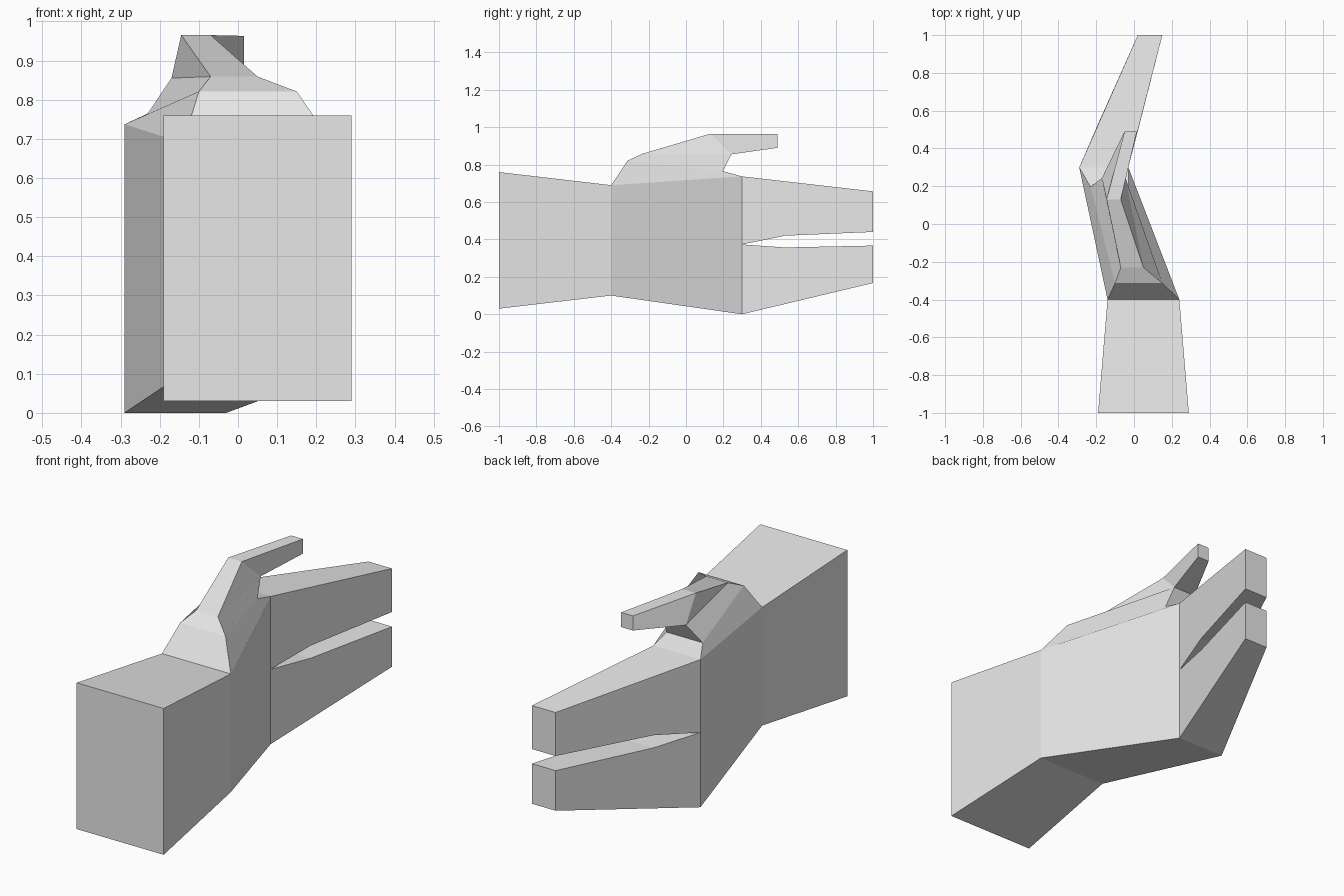
import bpy

# Remove the default cube
default_cube = bpy.data.objects.get("Cube")
if default_cube:
    bpy.data.objects.remove(default_cube, do_unlink=True)

# Single plain material
GREY = (0.8, 0.8, 0.8, 1.0)
grey = bpy.data.materials.new("light_grey")
grey.use_nodes = True
grey.diffuse_color = GREY
grey.node_tree.nodes["Principled BSDF"].inputs["Base Color"].default_value = GREY


def at(y, z, span):
    """A profile point: position in side profile plus its (low, high) x span."""
    return y, z, span


def slab(name, outline, open_rims=(), sides=None):
    """Flat-faced slab from a counter-clockwise side outline with a varying x span.
    Rims listed in open_rims are left out where the slab joins its neighbour."""
    count = len(outline)
    verts = [(span[0], y, z) for y, z, span in outline]
    verts += [(span[1], y, z) for y, z, span in outline]
    faces = []
    for side in sides or [tuple(range(count))]:
        faces.append(tuple(i + count for i in side))
        faces.append(tuple(reversed(side)))
    for i in range(count):
        if i not in open_rims:
            j = (i + 1) % count
            faces.append((i + count, i, j, j + count))
    mesh = bpy.data.meshes.new(name)
    mesh.from_pydata(verts, [], faces)
    mesh.materials.append(grey)
    mesh.update()
    obj = bpy.data.objects.new(name, mesh)
    bpy.context.collection.objects.link(obj)
    return obj


# Shared x spans along the length
cuff = (-0.19, 0.29)
wrist = (-0.14, 0.24)
knuckles = (-0.29, -0.03)
finger_mid = (-0.19, 0.03)
fingertip = (0.02, 0.15)

# Shared joints between parts
wrist_low, wrist_top = at(-0.4, 0.1, wrist), at(-0.4, 0.69, wrist)
knuckle_low, knuckle_top = at(0.3, 0, knuckles), at(0.3, 0.737, knuckles)
finger_split = at(0.3, 0.373, knuckles)

# Forearm block
slab("forearm",
     [at(-1, 0.03, cuff), wrist_low, wrist_top, at(-1, 0.76, cuff)],
     open_rims=(1,))

# Palm, open where forearm, fingers and thumb attach
slab("palm",
     [wrist_low, knuckle_low, finger_split, knuckle_top, wrist_top],
     open_rims=(1, 2, 3, 4))

# Two paired fingers, split by a narrow gap
slab("upper_finger",
     [finger_split, at(0.53, 0.42, finger_mid), at(1, 0.44, fingertip),
      at(1, 0.657, fingertip), knuckle_top],
     open_rims=(4,))
slab("lower_finger",
     [knuckle_low, at(1, 0.167, fingertip), at(1, 0.367, fingertip),
      at(0.53, 0.357, finger_mid), finger_split],
     open_rims=(4,))

# Thumb: base ridge, web behind it, bent joint and tip
thumb_tip = (-0.05, 0.015)
slab("thumb",
     [wrist_top, knuckle_top,
      at(0.197, 0.765, (-0.23, -0.03)),
      at(0.243, 0.855, (-0.17, -0.045)),
      at(0.49, 0.89, thumb_tip),
      at(0.49, 0.963, thumb_tip),
      at(0.13, 0.965, (-0.145, -0.07)),
      at(-0.23, 0.859, (-0.07, 0.05)),
      at(-0.313, 0.821, (-0.1, 0.15))],
     open_rims=(0,),
     sides=[(0, 1, 2, 8), (8, 2, 3, 7), (7, 3, 6), (3, 4, 5, 6)])
